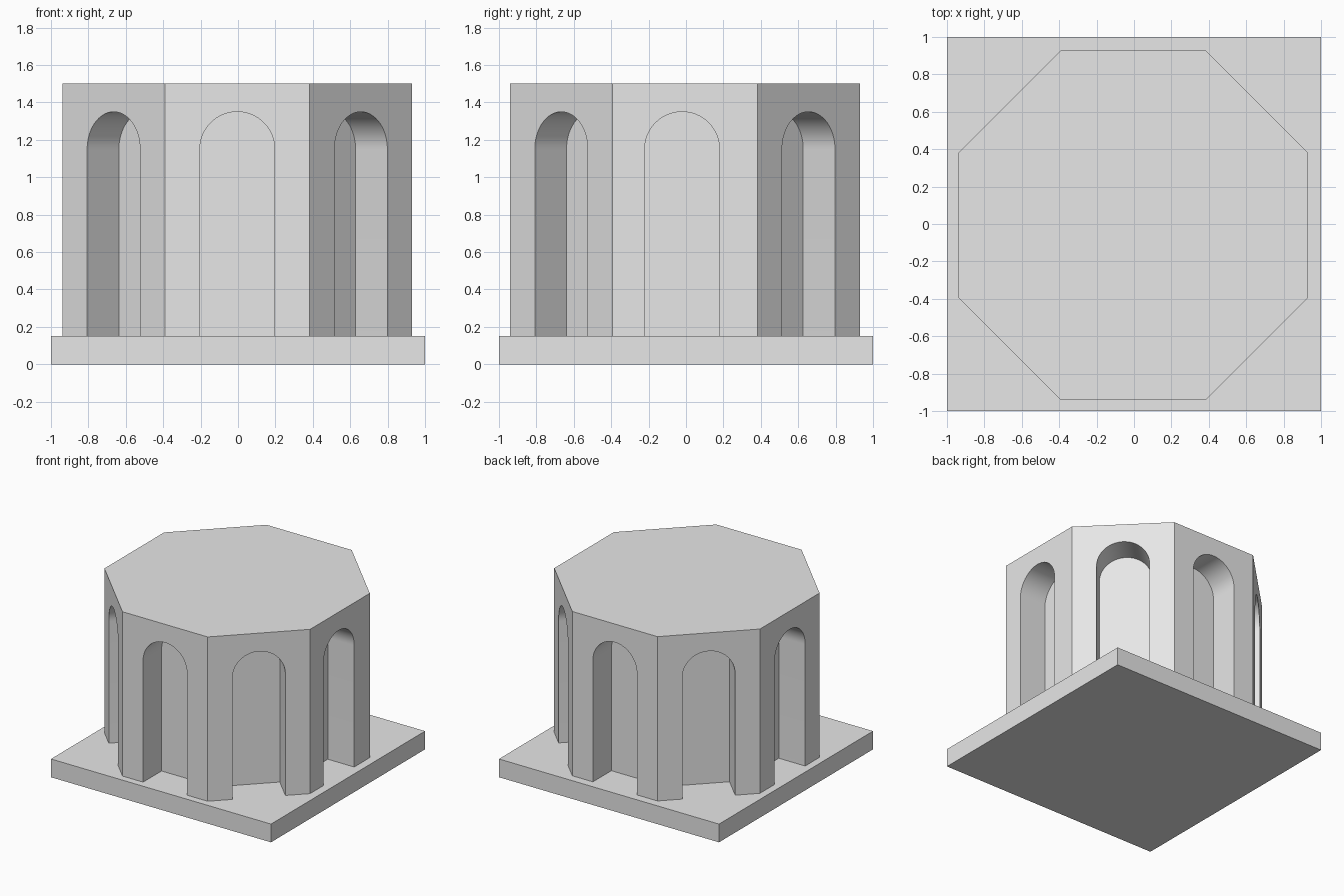
import bpy, bmesh, math
from mathutils import Vector, Matrix

if "Cube" in bpy.data.objects:
    bpy.data.objects.remove(bpy.data.objects["Cube"], do_unlink=True)

SIDES = 8
BASE_H, TOP = 0.15, 1.5
APOTHEM, DEPTH = 0.935, 0.24
HALF = APOTHEM * math.tan(math.pi / SIDES)
ARCH_R, SPRING = 0.2, 1.15
ARCH_STEPS = 32

# Stone material
stone = bpy.data.materials.new("plain_grey_stone")
stone.use_nodes = True
GREY = (0.8, 0.8, 0.8, 1)
stone.diffuse_color = GREY
stone.node_tree.nodes["Principled BSDF"].inputs["Base Color"].default_value = GREY


def finish(bm, name):
    bmesh.ops.remove_doubles(bm, verts=bm.verts, dist=0.0005)
    bmesh.ops.recalc_face_normals(bm, faces=bm.faces)
    mesh = bpy.data.meshes.new(name)
    bm.to_mesh(mesh)
    bm.free()
    mesh.materials.append(stone)
    obj = bpy.data.objects.new(name, mesh)
    bpy.context.collection.objects.link(obj)
    return obj


def arch_outline(center):
    """Arched opening from the lower left, over the top, to the lower right."""
    pts = [(center - ARCH_R, BASE_H)]
    for i in range(ARCH_STEPS + 1):
        a = math.pi * (1 - i / ARCH_STEPS)
        pts.append((center + ARCH_R * math.cos(a), SPRING + ARCH_R * math.sin(a)))
    return pts + [(center + ARCH_R, BASE_H)]


def add_bay(bm, angle, center):
    """One wall with its arched niche, facing -y before rotation."""
    turn = Matrix.Rotation(angle, 4, 'Z')

    def vert(x, y, z):
        return bm.verts.new(turn @ Vector((x, y, z)))

    arch = arch_outline(center)
    outer = [vert(x, -APOTHEM, z) for x, z in arch]
    inner = [vert(x, DEPTH - APOTHEM, z) for x, z in arch]
    corners = [vert(x, -APOTHEM, z) for x, z in
               ((HALF, BASE_H), (HALF, TOP), (-HALF, TOP), (-HALF, BASE_H))]
    bm.faces.new(outer + corners)
    bm.faces.new(inner)
    for i in range(len(arch) - 1):
        bm.faces.new((outer[i], outer[i + 1], inner[i + 1], inner[i]))
    bm.faces.new((inner[0], inner[-1], outer[-1], outer[0]))
    return corners


# Square base slab
bm = bmesh.new()
bmesh.ops.create_cube(bm, size=1, matrix=Matrix.Translation((0, 0, BASE_H / 2))
                      @ Matrix.Diagonal((2, 2, BASE_H, 1)))
finish(bm, "base_slab")

# Octagonal drum with a niche in every side
bm = bmesh.new()
roof, floor = [], []
for k in range(SIDES):
    center = -0.015 if k == 2 else 0
    c = add_bay(bm, k * math.tau / SIDES, center)
    roof.append(c[1])
    floor.append(c[0])
bm.faces.new(roof)
bm.faces.new(list(reversed(floor)))
drum = finish(bm, "octagonal_drum")
drum.location = (-0.004, -0.006, 0)

# Smooth arch soffits, crisp edges elsewhere
bpy.ops.object.select_all(action='DESELECT')
drum.select_set(True)
bpy.context.view_layer.objects.active = drum
bpy.ops.object.shade_smooth_by_angle(angle=math.radians(30))
